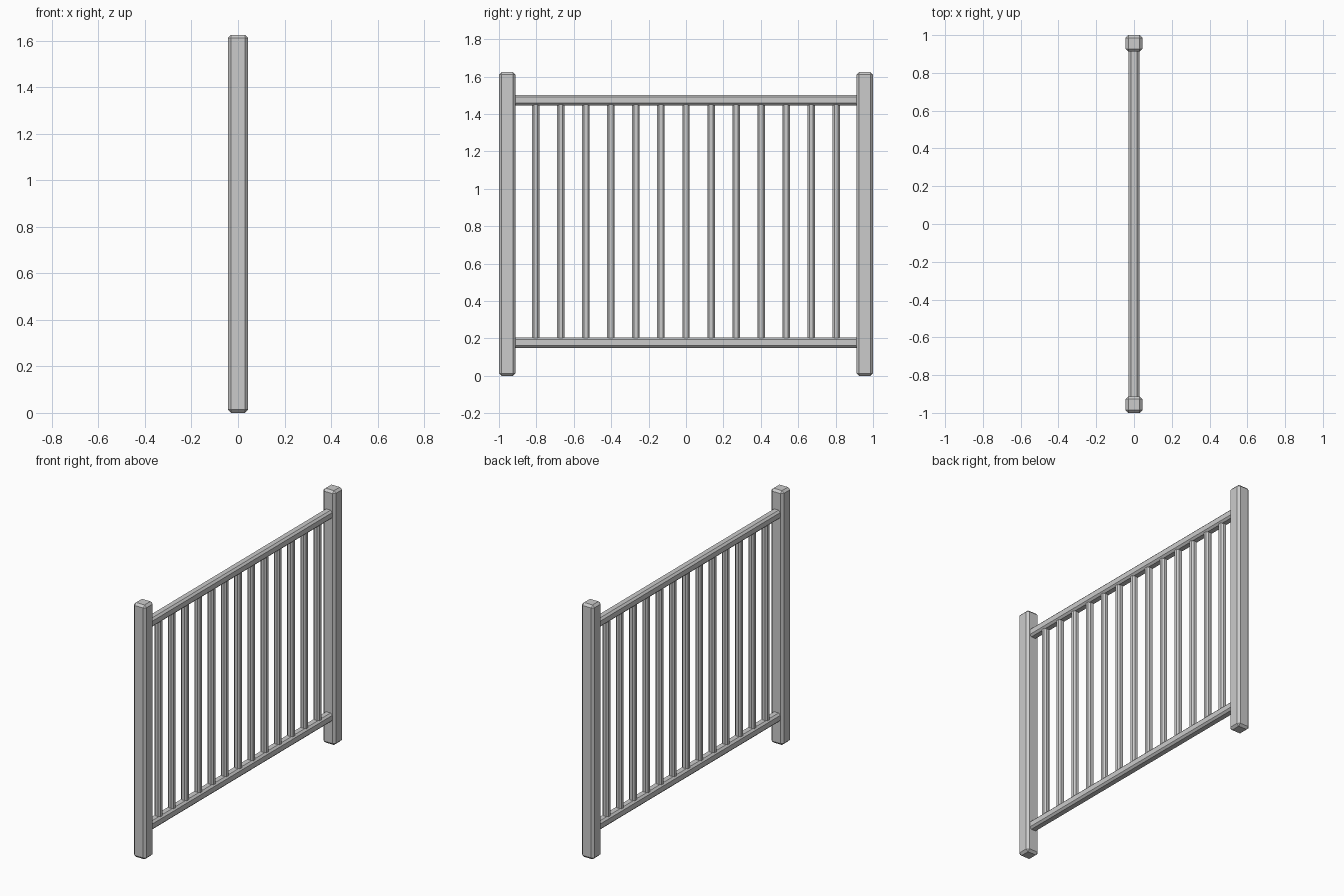
import bpy

if "Cube" in bpy.data.objects:
    bpy.data.objects.remove(bpy.data.objects["Cube"])

def bar(name, size, loc, bevel):
    """Box with a single flat chamfer on every edge."""
    bpy.ops.mesh.primitive_cube_add(size=1, location=loc)
    ob = bpy.context.object
    ob.name = name
    ob.scale = size
    bpy.ops.object.transform_apply(location=False, rotation=False, scale=True)
    mod = ob.modifiers.new("chamfer", "BEVEL")
    mod.width = bevel
    mod.segments = 1
    return ob

HEIGHT = 1.625
POST = 0.088
RAIL = 0.056

# End posts
for side, y in (("left", -1 + POST / 2), ("right", 1 - POST / 2)):
    bar(f"post_{side}", (POST, POST, HEIGHT), (0, y, HEIGHT / 2), 0.014)

# Horizontal rails, ends tucked into the posts
for label, z in (("bottom", 0.178), ("top", 1.474)):
    bar(f"rail_{label}", (RAIL, 1.88, RAIL), (0, 0, z), 0.012)

# Thirteen upright balusters, ends tucked into the rails
for i in range(13):
    y = (i - 6) * 0.1338
    bar(f"baluster_{i + 1}", (0.04, 0.04, 1.28), (0, y, 0.826), 0.01)
